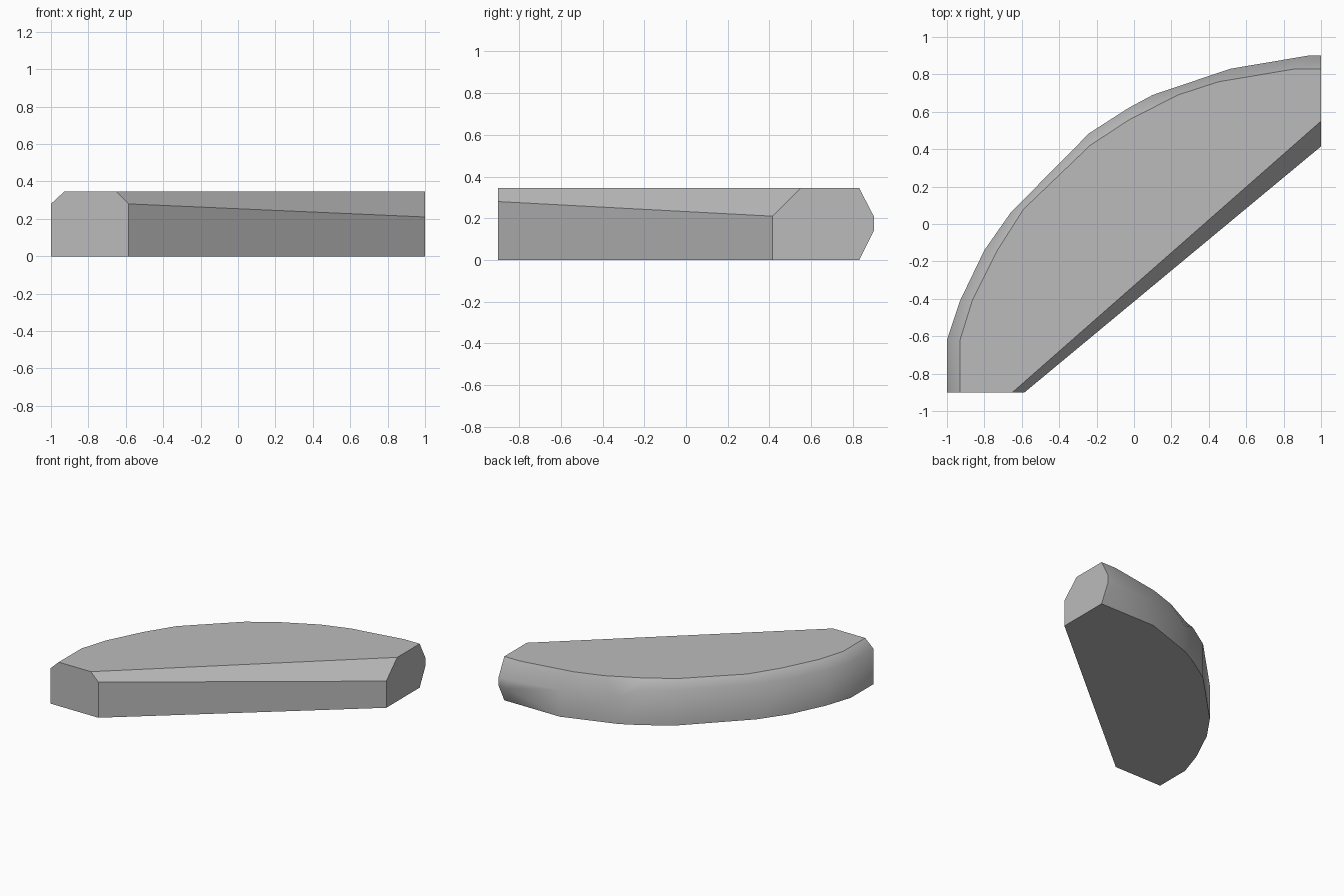
import bpy
import bmesh

cube = bpy.data.objects.get("Cube")
if cube:
    bpy.data.objects.remove(cube, do_unlink=True)

HEIGHT = 0.345

# Curved rim at its widest, from the front end round to the right-hand end
rim = [(-1, -.9), (-1, -.62), (-.93, -.41), (-.8, -.14), (-.66, .06), (-.24, .485),
       (-.03, .62), (.1, .69), (.515, .83), (.93, .9), (1, .9)]
# Matching edge of the flat top
top_rim = [(-.93, -.9), (-.93, -.62), (-.865, -.41), (-.73, -.14), (-.59, .08), (-.235, .42),
           (-.03, .555), (.235, .69), (.45, .76), (.865, .83), (1, .83)]
# Straight cut side, right-hand end first
cut = [(1, .415), (-.585, -.9)]
top_cut = [(1, .55), (-.65, -.9)]


def ring(bm, points, height):
    """Add one closed ring of vertices; height is a rule on x."""
    return [bm.verts.new((x, y, height(x))) for x, y in points]


def upper_height(x):
    return .28 if x < 0 else .21


def lower_height(x):
    return .14 if x > .9 else 0


# Four stacked rings: bottom, undercut, shoulder, top
bm = bmesh.new()
bottom = [(x, min(y, .83)) for x, y in rim] + cut
rings = [
    ring(bm, bottom, lambda x: 0),
    ring(bm, rim, lower_height) + ring(bm, cut, lambda x: 0),
    ring(bm, rim + cut, upper_height),
    ring(bm, top_rim + top_cut, lambda x: HEIGHT),
]

# Sides: smooth around the worn rim, flat on the ends and the cut
count = len(bottom)
for low, high in zip(rings, rings[1:]):
    for i in range(count):
        j = (i + 1) % count
        face = bm.faces.new((low[j], low[i], high[i], high[j]))
        face.smooth = i < len(rim) - 1

# Flat top and bottom
bm.faces.new(rings[0])
bm.faces.new(rings[-1])
bmesh.ops.remove_doubles(bm, verts=bm.verts, dist=.001)
bmesh.ops.recalc_face_normals(bm, faces=bm.faces)

mesh = bpy.data.meshes.new("stone_slab")
bm.to_mesh(mesh)
bm.free()
slab = bpy.data.objects.new("stone_slab", mesh)
bpy.context.collection.objects.link(slab)

# Plain grey stone
grey = bpy.data.materials.new("stone_grey")
grey.use_nodes = True
colour = (.5, .5, .5, 1)
grey.diffuse_color = colour
grey.node_tree.nodes["Principled BSDF"].inputs["Base Color"].default_value = colour
mesh.materials.append(grey)
